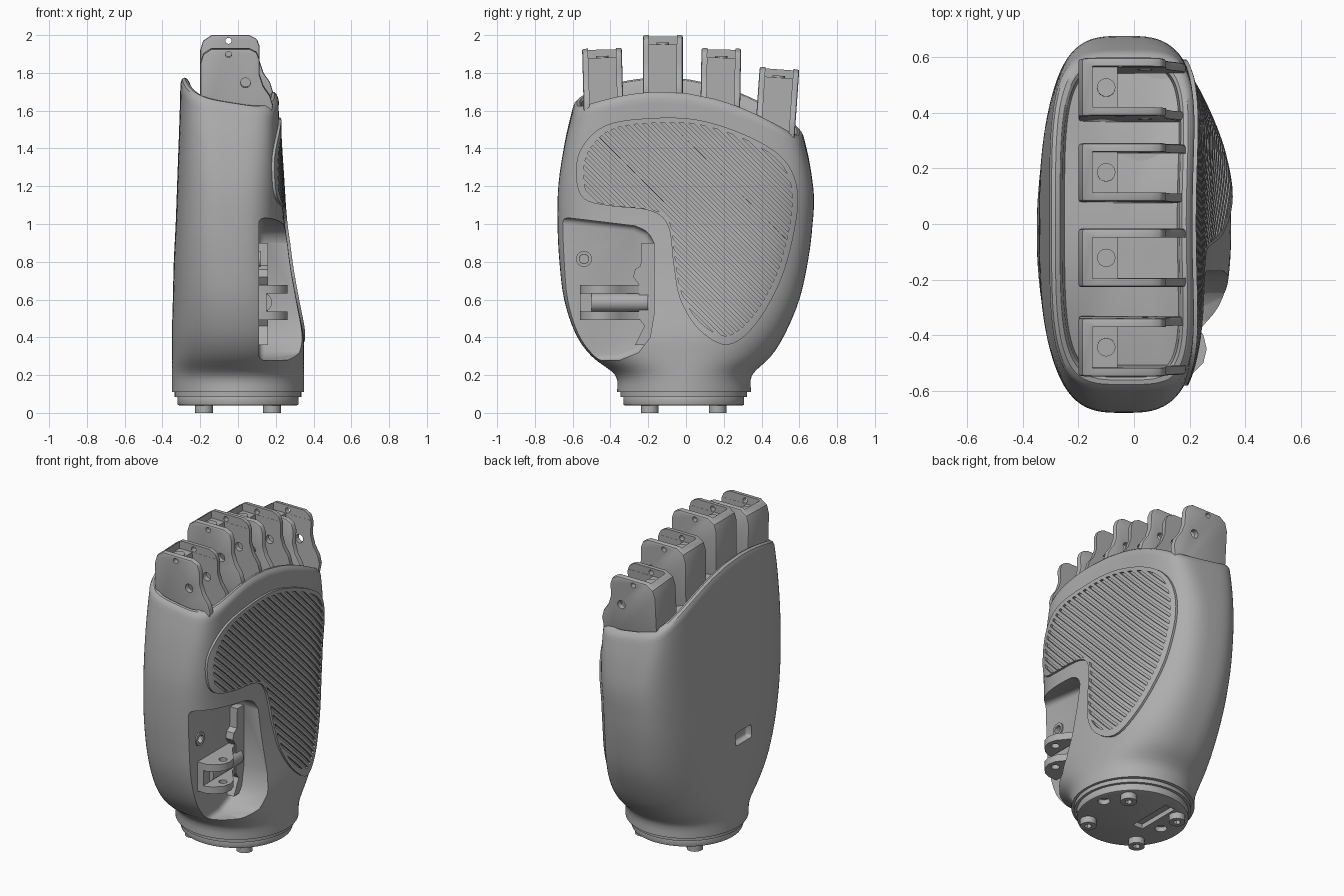
import bpy, bmesh, math

cube = bpy.data.objects.get("Cube")
if cube:
    bpy.data.objects.remove(cube, do_unlink=True)

grey = bpy.data.materials.new("plain grey")
grey.use_nodes = True
grey.diffuse_color = (0.42, 0.42, 0.42, 1)
grey.node_tree.nodes["Principled BSDF"].inputs["Base Color"].default_value = grey.diffuse_color


# ---- helpers ----
def make(name, bm):
    bmesh.ops.recalc_face_normals(bm, faces=bm.faces)
    mesh = bpy.data.meshes.new(name)
    bm.to_mesh(mesh)
    bm.free()
    mesh.materials.append(grey)
    obj = bpy.data.objects.new(name, mesh)
    bpy.context.collection.objects.link(obj)
    return obj


def prism(name, outlines, axis, lo, hi):
    """Extrude closed 2D outlines along an axis."""
    place = {"x": lambda a, b, d: (d, a, b),
             "y": lambda a, b, d: (a, d, b),
             "z": lambda a, b, d: (a, b, d)}[axis]
    bm = bmesh.new()
    for pts in outlines:
        low = [bm.verts.new(place(a, b, lo)) for a, b in pts]
        high = [bm.verts.new(place(a, b, hi)) for a, b in pts]
        bm.faces.new(low)
        bm.faces.new(high)
        for i in range(len(pts)):
            j = (i + 1) % len(pts)
            bm.faces.new((low[i], low[j], high[j], high[i]))
    return make(name, bm)


def circle(a, b, r, n=24):
    return [(a + r * math.cos(math.tau * i / n), b + r * math.sin(math.tau * i / n)) for i in range(n)]


def rect(a0, a1, b0, b1):
    return [(a0, b0), (a1, b0), (a1, b1), (a0, b1)]


def spline(p, q, r, s, t):
    """Catmull-Rom between q and r, for any number of columns."""
    return [0.5 * (2 * b + (c - a) * t + (2 * a - 5 * b + 4 * c - d) * t ** 2
                   + (3 * b - a - 3 * c + d) * t ** 3) for a, b, c, d in zip(p, q, r, s)]


def smooth_loop(pts, sub=5):
    n = len(pts)
    return [spline(pts[i - 1], pts[i], pts[(i + 1) % n], pts[(i + 2) % n], k / sub)
            for i in range(n) for k in range(sub)]


def bake(obj):
    graph = bpy.context.evaluated_depsgraph_get()
    mesh = bpy.data.meshes.new_from_object(obj.evaluated_get(graph))
    obj.modifiers.clear()
    obj.data = mesh


def bevel(obj, width, segments=3):
    mod = obj.modifiers.new("bevel", "BEVEL")
    mod.width, mod.segments = width, segments
    mod.limit_method, mod.angle_limit = "ANGLE", math.radians(40)
    bake(obj)


def boolean(obj, cutter, operation="DIFFERENCE"):
    mod = obj.modifiers.new("cut", "BOOLEAN")
    mod.operation, mod.solver, mod.object = operation, "EXACT", cutter
    bake(obj)
    bpy.data.objects.remove(cutter, do_unlink=True)


# ---- palm shell, lofted from rounded sections ----
# z, y min, y max, x min, x max, squareness
SECTIONS = [
    (0.11, -0.365, 0.345, -0.35, 0.35, 2), (0.2, -0.375, 0.35, -0.35, 0.35, 2.1),
    (0.3, -0.5, 0.45, -0.35, 0.35, 2.3), (0.42, -0.585, 0.525, -0.35, 0.345, 2.5),
    (0.6, -0.645, 0.6, -0.345, 0.31, 2.7), (0.8, -0.67, 0.645, -0.34, 0.275, 2.9),
    (1.0, -0.68, 0.67, -0.33, 0.255, 3.1), (1.25, -0.675, 0.677, -0.32, 0.253, 3.3),
    (1.5, -0.64, 0.655, -0.31, 0.25, 3.7), (1.67, -0.6, 0.625, -0.305, 0.25, 4)]


def rim_height(x, y):
    return 1.73 - 0.16 * x - 0.47 * (y + 0.13) ** 2


def section_ring(row, inset, offset, n=112):
    z, y0, y1, x0, x1, power = row
    hollow = 0.04 * min(max((z - 0.9) / 0.6, 0), 1)
    pts = []
    for i in range(n):
        c, s = math.cos(math.tau * i / n), math.sin(math.tau * i / n)
        sx = math.copysign(abs(c) ** (2 / power), c)
        sy = math.copysign(abs(s) ** (2 / power), s)
        x = (x0 + x1) / 2 + sx * ((x1 - x0) / 2 - inset)
        y = (y0 + y1) / 2 + sy * ((y1 - y0) / 2 - inset)
        if sx > 0:
            x += offset * min(1, 2 * sx) - hollow * sx * max(0, 1 - (y / 0.6) ** 2)
        top = rim_height(x, y)
        pts.append((x, y, z if z < 1 else 1 + (z - 1) * (top - 1) / 0.7))
    return pts


def palm_loft(name, offset=0):
    rings, last = [], len(SECTIONS) - 1
    for i in range(last):
        near = [SECTIONS[min(max(i + k, 0), last)] for k in (-1, 0, 1, 2)]
        rings += [section_ring(spline(*near, t / 4), 0, offset) for t in range(4)]
    top = SECTIONS[-1][1:]
    # rounded rim and shallow well for the knuckles
    for z, inset in ((1.67, 0), (1.69, 0.008), (1.7, 0.022), (1.695, 0.038), (1.68, 0.048), (1.61, 0.055)):
        rings.append(section_ring((z,) + top, inset, offset))
    bm = bmesh.new()
    verts = [[bm.verts.new(p) for p in ring] for ring in rings]
    n = len(verts[0])
    for a, b in zip(verts, verts[1:]):
        for i in range(n):
            bm.faces.new((a[i], a[(i + 1) % n], b[(i + 1) % n], b[i]))
    bm.faces.new(verts[0])
    mid = bm.verts.new((-0.03, 0, rim_height(0, 0) - 0.09))
    for i in range(n):
        bm.faces.new((verts[-1][i], verts[-1][(i + 1) % n], mid))
    return make(name, bm)


palm = palm_loft("palm_shell")

# thumb pocket, screw hole and rear slot
pocket = prism("pocket_cutter", [[(-0.95, 1.05), (-0.6, 1.03), (-0.27, 0.99), (-0.2, 0.96), (-0.17, 0.9),
                                  (-0.17, 0.52), (-0.19, 0.4), (-0.25, 0.32), (-0.35, 0.28), (-0.95, 0.27)]],
               "x", 0.11, 0.7)
bevel(pocket, 0.03)
boolean(palm, pocket)
boolean(palm, prism("screw_hole_cutter", [circle(-0.54, 0.815, 0.024)], "x", 0.05, 0.3))
slot = prism("slot_cutter", [rect(-0.165, -0.005, 0.62, 0.7)], "x", -0.5, -0.305)
bevel(slot, 0.015)
boolean(palm, slot)
screw_ring = prism("screw_ring", [circle(-0.54, 0.815, 0.042)], "x", 0.1, 0.118)
boolean(screw_ring, prism("ring_cutter", [circle(-0.54, 0.815, 0.025)], "x", 0, 0.3))

# ---- ribbed grip pad following the palm ----
pad_outline = smooth_loop([
    (-0.43, 1.52), (-0.19, 1.56), (0.07, 1.55), (0.34, 1.46), (0.52, 1.34), (0.59, 1.18), (0.575, 0.97),
    (0.5, 0.7), (0.365, 0.465), (0.22, 0.36), (0.07, 0.44), (-0.03, 0.6), (-0.065, 0.78), (-0.095, 0.99),
    (-0.19, 1.07), (-0.4, 1.095), (-0.535, 1.13), (-0.58, 1.23), (-0.56, 1.39)])
inner_outline = [(0.1 + (a - 0.1) * 0.94, 1.15 + (b - 1.15) * 0.94) for a, b in pad_outline]
pad = palm_loft("grip_pad", 0.014)
boolean(pad, prism("pad_cutter", [pad_outline], "x", 0.1, 0.6), "INTERSECT")
stripes = []
for i in range(-30, 31):
    c = 1.05 + i * 0.05
    stripes.append([(-1, c + 1), (1, c - 1), (1, c - 0.978), (-1, c + 1.022)])
grooves = prism("groove_cutter", stripes, "x", 0.05, 0.7)
boolean(grooves, prism("groove_limit", [inner_outline], "x", 0.06, 0.65), "INTERSECT")
boolean(pad, grooves)

# ---- wrist plate and bolts ----
WY = -0.012
collar = prism("wrist_collar", [circle(0, WY, 0.335, 64)], "z", 0.085, 0.13)
plate = prism("wrist_plate", [circle(0, WY, 0.32, 64)], "z", 0.04, 0.09)
bevel(plate, 0.008, 2)
boolean(plate, prism("plate_cutter", [rect(-0.12, -0.05, -0.07, 0.22), circle(0.25, 0.03, 0.035),
                                      circle(-0.2, 0.0, 0.035)], "z", 0, 0.07))
bolts = []
for sx in (-1, 1):
    for sy in (-1, 1):
        bolt = prism("wrist_bolt", [circle(sx * 0.18, WY + sy * 0.18, 0.047)], "z", 0, 0.05)
        boolean(bolt, prism("socket", [circle(sx * 0.18, WY + sy * 0.18, 0.022, 6)], "z", -0.1, 0.025))
        bolts.append(bolt)

# ---- finger knuckle brackets ----
knuckle = prism("knuckle", [[
    (-0.2, -0.45), (-0.2, -0.08), (-0.185, -0.03), (-0.14, 0), (0.06, 0), (0.1, -0.02), (0.115, -0.06),
    (0.115, -0.14), (0.135, -0.2), (0.17, -0.25), (0.185, -0.3), (0.16, -0.45)]], "y", -0.105, 0.105)
bevel(knuckle, 0.01, 2)
boolean(knuckle, prism("channel", [rect(-0.06, 0.4, -0.38, 0.2)], "y", -0.073, 0.073))
boolean(knuckle, prism("top_notch", [rect(-0.15, 0.4, -0.05, 0.2)], "y", -0.074, 0.074))
boolean(knuckle, prism("pin_holes", [circle(-0.05, -0.03, 0.016), circle(0.04, -0.18, 0.026)], "y", -0.3, 0.3))
boss = prism("knuckle_boss", [circle(-0.1, 0, 0.033)], "z", -0.08, -0.04)
knuckles = [knuckle, boss]
for i, (y, top, tilt) in enumerate(((-0.445, 1.93, 1.5), (-0.122, 2.0, 0), (0.187, 1.93, -1), (0.495, 1.825, -4))):
    for part in (knuckle, boss):
        obj = part if i == 0 else part.copy()
        if i:
            bpy.context.collection.objects.link(obj)
            knuckles.append(obj)
        obj.location = (0, y, top)
        obj.rotation_euler.x = math.radians(tilt)

# ---- thumb hinge ----
ear_outline = [(0.09, -0.56), (0.17, -0.56), (0.21, -0.54), (0.25, -0.5), (0.262, -0.45), (0.25, -0.4),
               (0.21, -0.35), (0.17, -0.3), (0.15, -0.24), (0.09, -0.24)]
hinge = []
for z in (0.515, 0.655):
    ear = prism("thumb_ear", [ear_outline], "z", z - 0.022, z + 0.022)
    boolean(ear, prism("ear_hole", [circle(0.21, -0.45, 0.024)], "z", 0.3, 0.9))
    hinge.append(ear)
hinge.append(prism("thumb_barrel", [circle(0.13, 0.585, 0.05)], "y", -0.5, -0.2))
hinge.append(prism("thumb_end_block", [rect(0.09, 0.15, 0.5, 0.67)], "y", -0.56, -0.5))
flange = prism("thumb_flange", [[(-0.25, 0.5), (-0.25, 0.68), (-0.28, 0.72), (-0.27, 0.76), (-0.24, 0.78),
                                 (-0.235, 0.9), (-0.16, 0.9), (-0.16, 0.4), (-0.22, 0.36), (-0.27, 0.36),
                                 (-0.22, 0.46)]], "x", 0.09, 0.16)
hinge.append(flange)

# ---- smooth shading with sharp edges kept ----
bpy.ops.object.select_all(action="DESELECT")
for obj in [palm, pad, screw_ring, collar, plate] + bolts + knuckles + hinge:
    obj.select_set(True)
bpy.context.view_layer.objects.active = palm
bpy.ops.object.shade_smooth_by_angle(angle=math.radians(32))
